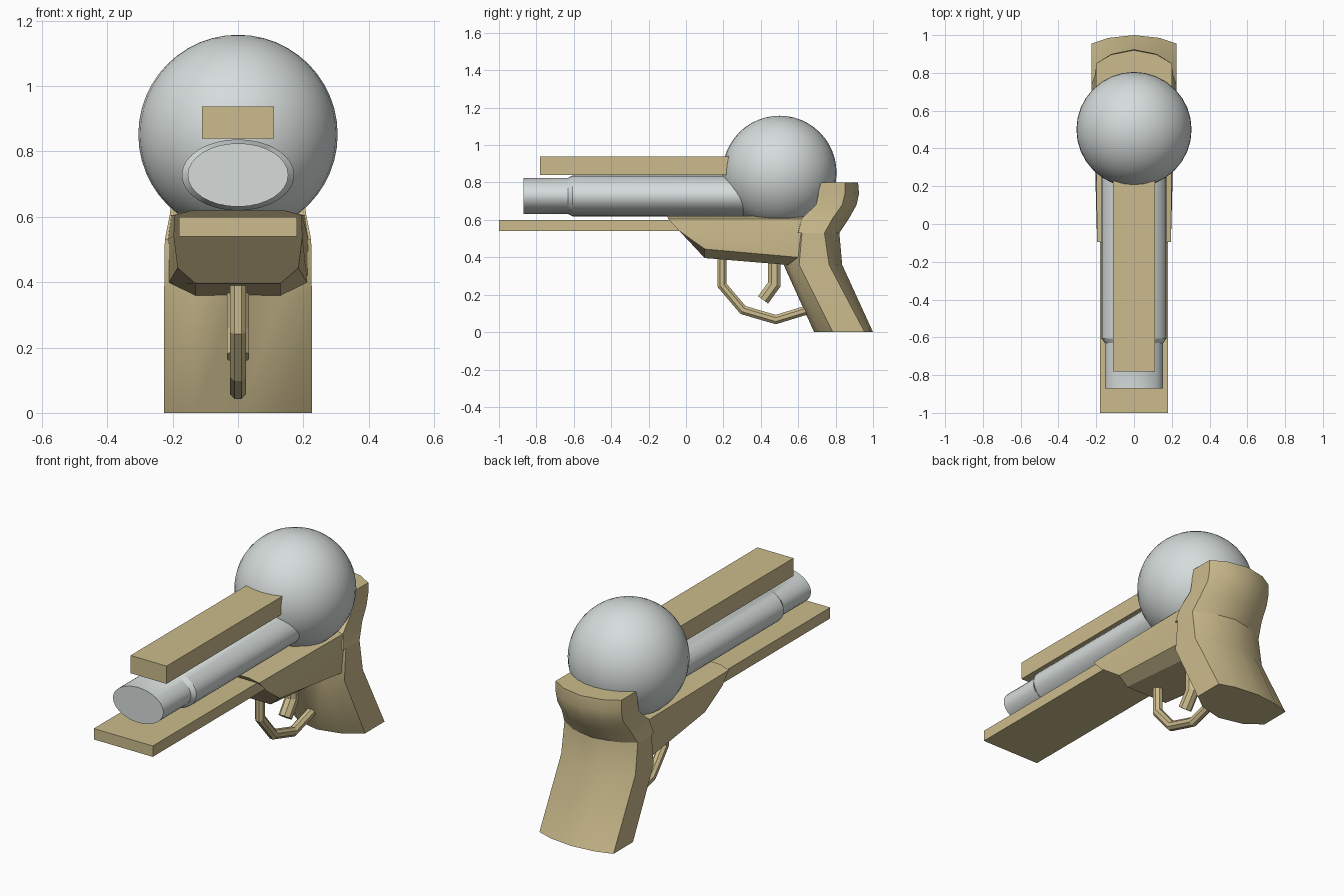
import bpy, bmesh, math
from mathutils import Vector

if "Cube" in bpy.data.objects:
    bpy.data.objects.remove(bpy.data.objects["Cube"])


def material(name, rgb):
    m = bpy.data.materials.new(name)
    m.diffuse_color = (*rgb, 1)
    m.use_nodes = True
    m.node_tree.nodes["Principled BSDF"].inputs["Base Color"].default_value = m.diffuse_color
    return m


TAN = material("tan", (0.60, 0.50, 0.265))
SILVER = material("pale_grey", (0.67, 0.72, 0.71))


def finish(name, bm, mat, angle=30):
    bmesh.ops.recalc_face_normals(bm, faces=bm.faces)
    me = bpy.data.meshes.new(name)
    bm.to_mesh(me)
    bm.free()
    me.materials.append(mat)
    ob = bpy.data.objects.new(name, me)
    bpy.context.collection.objects.link(ob)
    if angle:
        bpy.ops.object.select_all(action='DESELECT')
        ob.select_set(True)
        bpy.context.view_layer.objects.active = ob
        bpy.ops.object.shade_smooth_by_angle(angle=math.radians(angle))
    return ob


def loft(name, rings, mat, angle=30):
    """Skin a list of equal-length closed rings and cap both ends."""
    bm = bmesh.new()
    vs = [[bm.verts.new(p) for p in r] for r in rings]
    n = len(vs[0])
    for a, b in zip(vs, vs[1:]):
        for i in range(n):
            j = (i + 1) % n
            bm.faces.new((a[i], a[j], b[j], b[i]))
    bm.faces.new(vs[0])
    bm.faces.new(vs[-1])
    return finish(name, bm, mat, angle)


def box(name, x, y0, y1, z0, z1):
    rings = [[(-x, y, z0), (x, y, z0), (x, y, z1), (-x, y, z1)] for y in (y0, y1)]
    return loft(name, rings, TAN, 0)


def tube(name, path, r, sides=8):
    """Sweep a polygon along a (y, z) path with mitred corners."""
    pts = [Vector(p) for p in path]
    rings = []
    for i, p in enumerate(pts):
        d0 = (p - pts[max(i - 1, 0)]).normalized() if i else (pts[1] - p).normalized()
        d1 = (pts[i + 1] - p).normalized() if i < len(pts) - 1 else d0
        t = (d0 + d1).normalized()
        nrm = Vector((-t.y, t.x)) / t.dot(d0)
        ring = []
        for k in range(sides):
            a = 2 * math.pi * (k + 0.5) / sides
            q = p + nrm * r * math.sin(a)
            ring.append((r * math.cos(a), q.x, q.y))
        rings.append(ring)
    return loft(name, rings, TAN, 0)


def mirrored(half):
    """Close a half outline (first and last may lie on x = 0)."""
    return half + [(-x, y, z) for x, y, z in reversed(half) if x > 1e-6]


# round tank
bm = bmesh.new()
bmesh.ops.create_uvsphere(bm, u_segments=32, v_segments=24, radius=0.305)
bmesh.ops.translate(bm, verts=bm.verts, vec=(0, 0.5, 0.852))
finish("round_tank", bm, SILVER)

# oval barrel with a stepped muzzle
barrel = []
for y, rx, rz in ((-0.87, 0.154, 0.097), (-0.63, 0.154, 0.097),
                  (-0.607, 0.172, 0.109), (0.42, 0.172, 0.109)):
    barrel.append([(rx * math.cos(a), y, 0.728 + rz * math.sin(a))
                   for a in (2 * math.pi * i / 32 for i in range(32))])
loft("barrel", barrel, SILVER)

# rails above and below the barrel
box("top_rail", 0.11, -0.78, 0.27, 0.84, 0.938)
box("bottom_rail", 0.18, -1.0, 0.1, 0.54, 0.60)

# frame: slanted chamfered nose running back into the grip
nose = [(0.14, -0.10, 0.62), (0.195, -0.095, 0.605), (0.197, -0.035, 0.54),
        (0.185, 0.10, 0.444), (0.13, 0.10, 0.396)]
tail = [(0.14, 0.66, 0.62), (0.205, 0.66, 0.605), (0.217, 0.72, 0.53),
        (0.212, 0.62, 0.398), (0.13, 0.56, 0.358)]
loft("frame", [mirrored(nose), mirrored(tail)], TAN)

# grip and back rest: z, half width, front centre, front corner, back corner, back centre
def section(z, w, fc, fk, bk, bc):
    return mirrored([(0, fc, z), (0.6 * w, fc + 0.33 * (fk - fc), z), (w, fk, z),
                     (w, bk, z), (0.6 * w, bc + 0.33 * (bk - bc), z), (0, bc, z)])


loft("grip", [section(*s) for s in (
    (0.0, 0.226, 0.685, 0.785, 0.955, 1.0),
    (0.36, 0.226, 0.522, 0.605, 0.765, 0.835),
    (0.53, 0.224, 0.56, 0.62, 0.74, 0.82))], TAN)
loft("back_rest", [section(*s) for s in (
    (0.53, 0.224, 0.58, 0.60, 0.74, 0.82),
    (0.61, 0.208, 0.62, 0.62, 0.785, 0.873),
    (0.68, 0.20, 0.74, 0.695, 0.835, 0.912),
    (0.74, 0.20, 0.775, 0.708, 0.85, 0.925),
    (0.80, 0.20, 0.79, 0.715, 0.85, 0.92))], TAN)

# trigger and its guard
tube("trigger_guard", [(0.193, 0.42), (0.193, 0.25), (0.305, 0.118),
                       (0.48, 0.067), (0.66, 0.122)], 0.026)
tube("trigger", [(0.472, 0.40), (0.472, 0.255), (0.412, 0.172)], 0.036)
